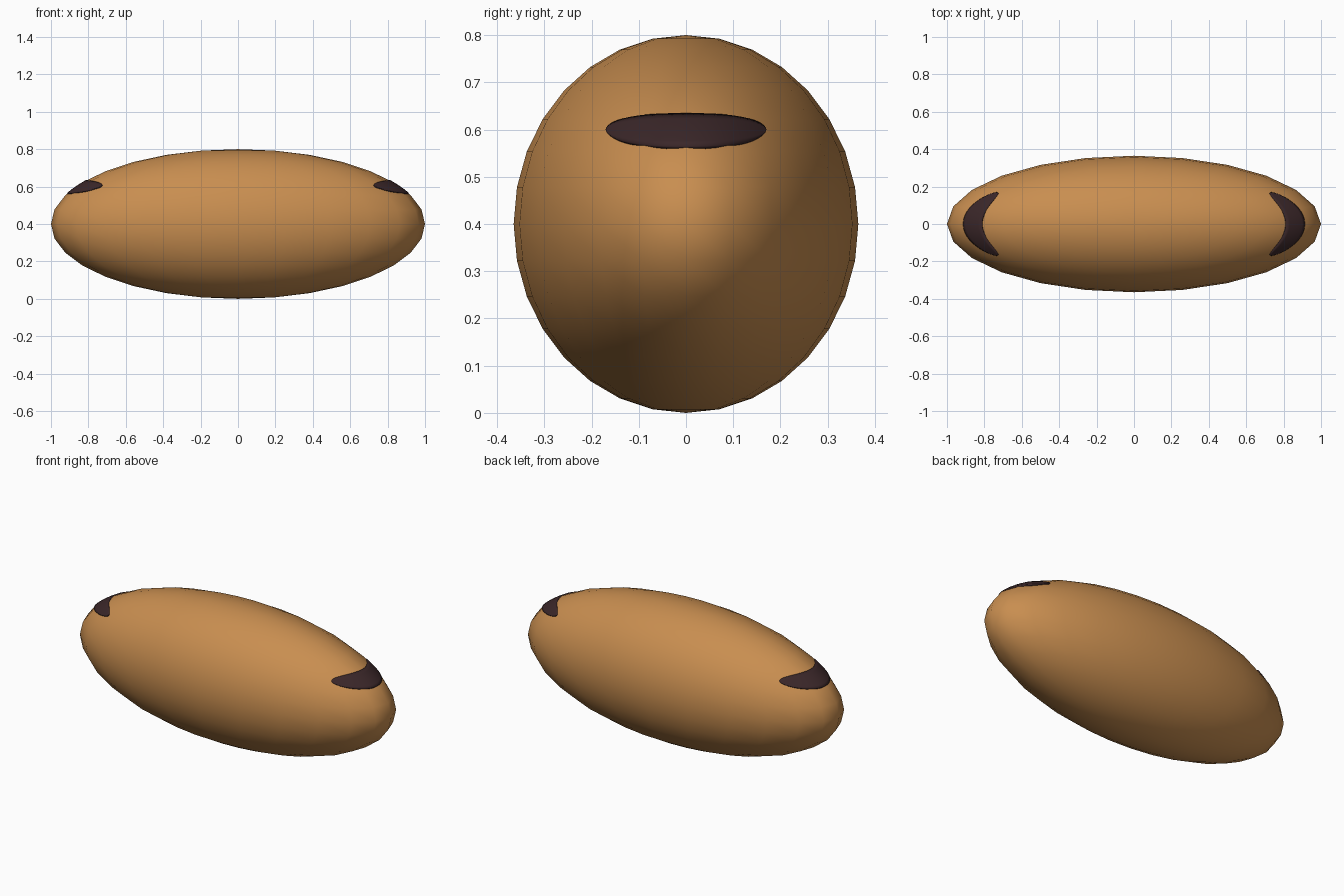
import bpy, bmesh, math

if "Cube" in bpy.data.objects:
    bpy.data.objects.remove(bpy.data.objects["Cube"])

A, B, C = 1.0, 0.365, 0.4   # half sizes of the loaf
MID = 0.4                   # height of its centre


def material(name, rgb):
    m = bpy.data.materials.new(name)
    m.diffuse_color = (*rgb, 1)
    m.use_nodes = True
    m.node_tree.nodes["Principled BSDF"].inputs["Base Color"].default_value = m.diffuse_color
    return m


crust = material("golden_crust", (0.58, 0.27, 0.08))
dark = material("dark_brown", (0.043, 0.02, 0.022))

# Loaf-shaped body
bpy.ops.mesh.primitive_uv_sphere_add(segments=24, ring_count=16, radius=1,
                                     location=(0, 0, MID))
body = bpy.context.object
body.name = "body"
body.scale = (A, B, C)
bpy.ops.object.transform_apply(location=False, rotation=False, scale=True)
bpy.ops.object.shade_smooth()
body.data.materials.append(crust)


def surface_x(y, z, grow):
    """Distance from the centre to the grown body surface along x."""
    d = 1 - (y / (B * grow)) ** 2 - ((z - MID) / (C * grow)) ** 2
    return A * grow * math.sqrt(max(d, 0))


def end_patch(name, side, half_w=0.17, half_h=0.035, z0=0.6, nu=24, nv=6):
    """Thin lens-shaped plate that follows the curved end of the body."""
    bm = bmesh.new()
    rows = []
    for i in range(nu + 1):
        t = -math.cos(math.pi * i / nu)
        h = half_h * max(1 - abs(t) ** 2.5, 0.0004) ** 0.5
        y = half_w * t
        row = []
        for j in range(nv + 1):
            z = z0 + h * (2 * j / nv - 1)
            row.append(bm.verts.new((side * surface_x(y, z, 1.003), y, z)))
        rows.append(row)
    for i in range(nu):
        for j in range(nv):
            bm.faces.new((rows[i][j], rows[i + 1][j],
                          rows[i + 1][j + 1], rows[i][j + 1]))
    if side < 0:
        bmesh.ops.reverse_faces(bm, faces=bm.faces[:])
    mesh = bpy.data.meshes.new(name)
    bm.to_mesh(mesh)
    bm.free()
    mesh.materials.append(dark)
    mesh.shade_smooth()
    ob = bpy.data.objects.new(name, mesh)
    bpy.context.collection.objects.link(ob)
    # Give the plate a little depth, sunk into the body
    solid = ob.modifiers.new("depth", 'SOLIDIFY')
    solid.thickness = 0.009
    solid.offset = -1


# Dark patches on both ends
end_patch("right_patch", 1)
end_patch("left_patch", -1)
